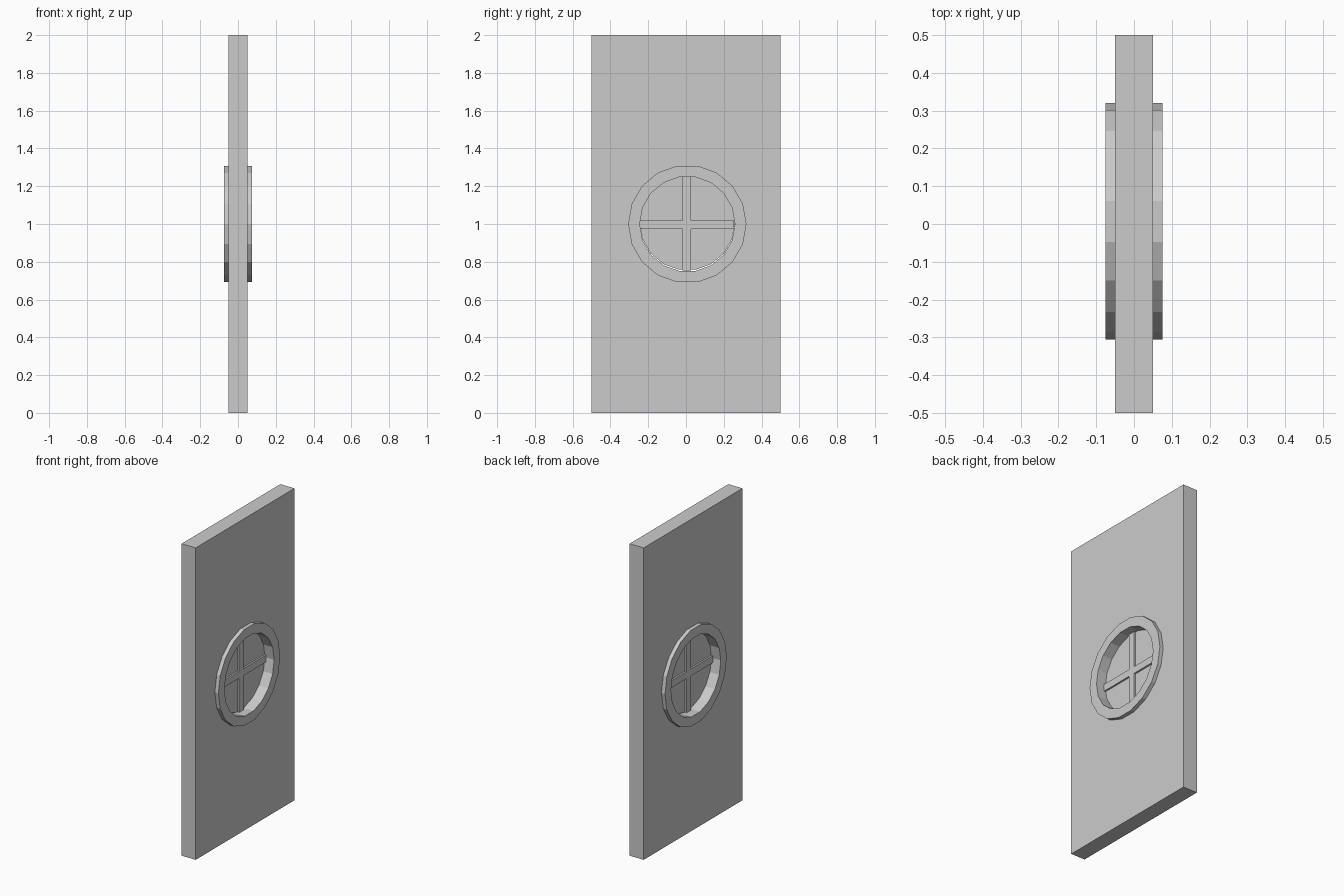
import bpy
import bmesh
import math

if "Cube" in bpy.data.objects:
    bpy.data.objects.remove(bpy.data.objects["Cube"])

CY, CZ = 0.007, 1.0   # centre of the round window
SIDES = 18


def finish(bm, name):
    bmesh.ops.recalc_face_normals(bm, faces=bm.faces)
    mesh = bpy.data.meshes.new(name)
    bm.to_mesh(mesh)
    bm.free()
    obj = bpy.data.objects.new(name, mesh)
    bpy.context.collection.objects.link(obj)
    return obj


def box(name, size, centre):
    bm = bmesh.new()
    bmesh.ops.create_cube(bm, size=1)
    for v in bm.verts:
        v.co = [v.co[i] * size[i] + centre[i] for i in range(3)]
    return finish(bm, name)


def circle_points(radius, x, cz=CZ):
    step = 2 * math.pi / SIDES
    return [(x, CY + radius * math.cos(i * step), cz + radius * math.sin(i * step))
            for i in range(SIDES)]


def disc(name, radius, half, cz=CZ):
    bm = bmesh.new()
    a, b = [[bm.verts.new(p) for p in circle_points(radius, x, cz)] for x in (-half, half)]
    bm.faces.new(a)
    bm.faces.new(b)
    for i in range(SIDES):
        j = (i + 1) % SIDES
        bm.faces.new((a[i], a[j], b[j], b[i]))
    return finish(bm, name)


def ring(name, outer, inner, half):
    bm = bmesh.new()
    section = [(outer, -half), (outer, half), (inner, half), (inner, -half)]
    loops = [[bm.verts.new(p) for p in circle_points(r, x)] for r, x in section]
    for k in range(4):
        a, b = loops[k], loops[(k + 1) % 4]
        for i in range(SIDES):
            j = (i + 1) % SIDES
            bm.faces.new((a[i], a[j], b[j], b[i]))
    return finish(bm, name)


# Door panel with a round opening
panel = box("door_panel", (0.1, 1.0, 2.0), (0, 0, 1.0))
cutter = disc("window_cutter", 0.28, 0.2)
cutter.hide_render = True
cutter.hide_set(True)
cut = panel.modifiers.new("window_opening", 'BOOLEAN')
cut.operation = 'DIFFERENCE'
cut.solver = 'EXACT'
cut.object = cutter

# Window frame standing proud on both faces
ring("window_frame", 0.313, 0.252, 0.075)

# Pane, sitting slightly high in the frame
disc("window_pane", 0.252, 0.01, CZ + 0.006)

# Crossed glazing bars
box("vertical_bar", (0.042, 0.045, 0.5), (0, 0.004, 1.003))
box("horizontal_bar", (0.042, 0.5, 0.045), (0, 0.005, 0.995))
